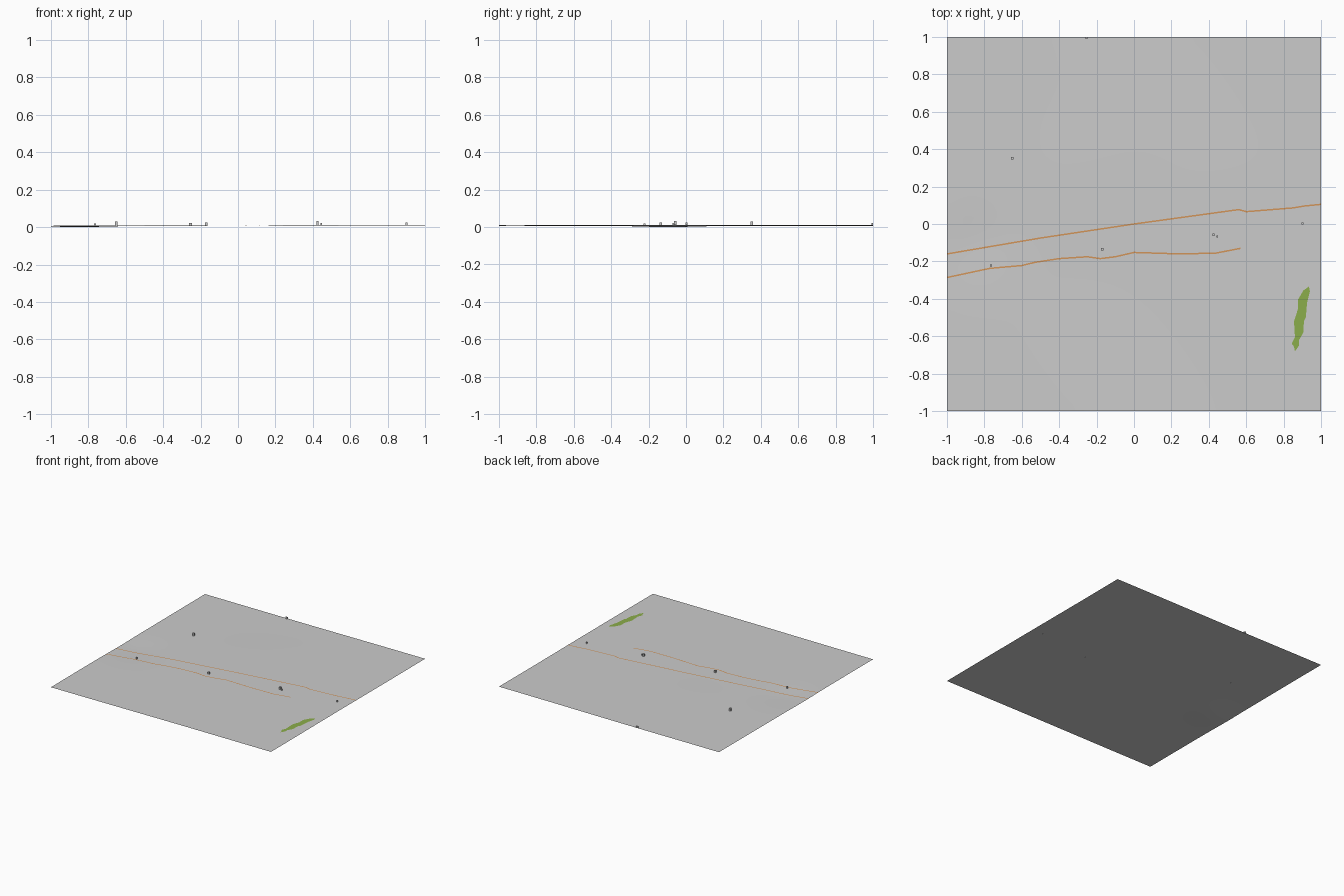
import bpy, bmesh, math
from mathutils import Vector

if "Cube" in bpy.data.objects:
    bpy.data.objects.remove(bpy.data.objects["Cube"])


def height(x, y):
    # gentle relief, rising slightly towards +x, one low spot at the left front
    z = 0.0085 + 0.0025 * x + 0.0012 * math.sin(3.1 * x + 1.7 * y) * math.cos(2.3 * y - 0.8 * x)
    z += 0.0018 * math.exp(-((x + 0.25) ** 2 + (y - 0.3) ** 2) / 0.06)
    z -= 0.006 * math.exp(-((x + 0.85) ** 2 + (y + 0.1) ** 2) / 0.03)
    return max(z, 0.0)


def material(name, rgb):
    m = bpy.data.materials.new(name)
    m.diffuse_color = (*rgb, 1)
    m.use_nodes = True
    m.node_tree.nodes["Principled BSDF"].inputs["Base Color"].default_value = m.diffuse_color
    return m


def finish(name, bm, mat=None):
    me = bpy.data.meshes.new(name)
    bm.normal_update()
    bm.to_mesh(me)
    bm.free()
    ob = bpy.data.objects.new(name, me)
    bpy.context.collection.objects.link(ob)
    if mat:
        me.materials.append(mat)
    return ob


def ribbon(name, pts, width, lift, mat=None, step=0.03):
    # resample the path, then sweep a flat strip draped on the terrain
    path = []
    for a, b in zip(pts, pts[1:]):
        n = max(1, round((b[0] - a[0]) / step))
        path += [Vector(a).lerp(Vector(b), i / n) for i in range(n)]
    path.append(Vector(pts[-1]))
    bm = bmesh.new()
    prev = None
    for i, p in enumerate(path):
        d = (path[min(i + 1, len(path) - 1)] - path[max(i - 1, 0)]).normalized()
        side = Vector((-d.y, d.x)) * width / 2
        row = []
        for q in (p - side, p + side):
            x = max(-1, min(1, q.x))
            row.append(bm.verts.new((x, q.y, height(x, q.y) + lift)))
        if prev:
            bm.faces.new((prev[0], row[0], row[1], prev[1]))
        prev = row
    return finish(name, bm, mat)


brown = material("road_brown", (0.65, 0.30, 0.10))
green = material("wood_green", (0.26, 0.42, 0.07))

# terrain sheet
bm = bmesh.new()
bmesh.ops.create_grid(bm, x_segments=60, y_segments=60, size=1)
for v in bm.verts:
    v.co.z = height(v.co.x, v.co.y)
low = min(v.co.z for v in bm.verts)
for f in bm.faces:
    f.smooth = True
finish("terrain", bm)

# roads and footpath
ribbon("main_road", [(-1, -.16), (-.5, -.075), (0, 0), (.56, .077), (.6, .066),
                     (.85, .086), (.91, .096), (1, .105)], 0.008, 0.001, brown)
ribbon("side_road", [(-1, -.286), (-.77, -.237), (-.6, -.222), (-.53, -.205), (-.4, -.185),
                     (-.25, -.175), (-.18, -.185), (-.1, -.175), (0, -.152), (.25, -.16),
                     (.37, -.157), (.43, -.157), (.57, -.13)], 0.008, 0.001, brown)
ribbon("footpath", [(-1, -.312), (-.75, -.257), (-.4, -.215), (0, -.197), (.35, -.185),
                    (.6, -.147), (1, -.08)], 0.003, 0.001)

# wood patch
outline = [(.935, -.334), (.94, -.36), (.925, -.42), (.918, -.5), (.908, -.52), (.905, -.58),
           (.882, -.62), (.882, -.65), (.86, -.68), (.855, -.655), (.843, -.64), (.86, -.605),
           (.855, -.52), (.876, -.455), (.876, -.405), (.905, -.355)]
bm = bmesh.new()
face = bm.faces.new([bm.verts.new((x, y, height(x, y) + 0.0015)) for x, y in reversed(outline)])
bmesh.ops.triangulate(bm, faces=[face])
finish("wood_patch", bm, green)


# buildings: x, y, width, depth, roof height
for i, (x, y, w, d, top) in enumerate([
        (-.255, .995, .016, .009, .021), (-.65, .352, .014, .012, .030),
        (-.17, -.135, .013, .012, .025), (.425, -.058, .012, .012, .032),
        (.445, -.066, .006, .010, .022), (.9, .003, .010, .009, .024),
        (-.765, -.222, .010, .009, .020)]):
    base = height(x, y) - 0.0005
    bm = bmesh.new()
    bmesh.ops.create_cube(bm, size=1)
    bmesh.ops.scale(bm, vec=(w, d, top - base), verts=bm.verts)
    ob = finish(f"building_{i + 1}", bm)
    ob.location = (x, y, (top + base) / 2)

# settle everything on z = 0
for ob in bpy.context.collection.objects:
    ob.location.z -= low
